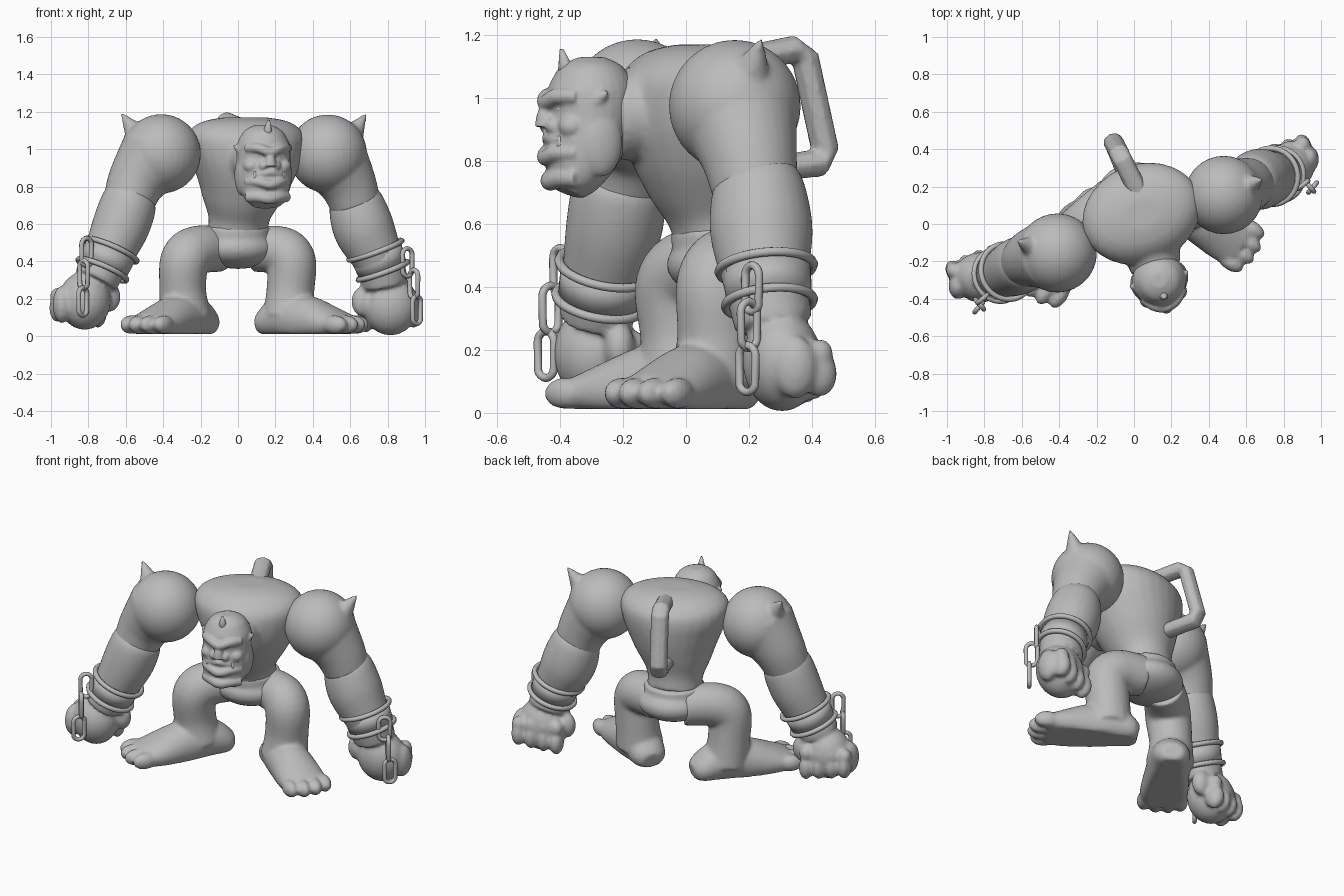
import bpy, bmesh, math
from mathutils import Vector as V, Matrix

if "Cube" in bpy.data.objects:
    bpy.data.objects.remove(bpy.data.objects["Cube"])

mat = bpy.data.materials.new("clay grey")
mat.diffuse_color = (0.5, 0.5, 0.5, 1)
mat.use_nodes = True
mat.node_tree.nodes["Principled BSDF"].inputs["Base Color"].default_value = mat.diffuse_color


def finish(name, bm, voxel=None, smooth=4, floor=None):
    if floor is not None:
        for v in bm.verts:
            v.co.z = max(v.co.z, floor)
    bmesh.ops.recalc_face_normals(bm, faces=bm.faces)
    me = bpy.data.meshes.new(name)
    bm.to_mesh(me)
    bm.free()
    me.materials.append(mat)
    ob = bpy.data.objects.new(name, me)
    bpy.context.collection.objects.link(ob)
    for p in me.polygons:
        p.use_smooth = True
    if voxel:                                   # fuse overlapping masses
        r = ob.modifiers.new("fuse", 'REMESH')
        r.mode, r.voxel_size, r.use_smooth_shade = 'VOXEL', voxel, True
        s = ob.modifiers.new("soften", 'SMOOTH')
        s.factor, s.iterations = 0.5, smooth
    return ob


def ball(bm, c, r, yaw=0.0):
    r = (r, r, r) if isinstance(r, (int, float)) else r
    m = Matrix.Translation(c) @ Matrix.Rotation(yaw, 4, 'Z') @ Matrix.Diagonal((*r, 1))
    bmesh.ops.create_uvsphere(bm, u_segments=32, v_segments=20, radius=1, matrix=m)


def cone(bm, a, b, r, tip=0.006):
    a, b = V(a), V(b)
    d = b - a
    m = Matrix.Translation((a + b) / 2) @ d.to_track_quat('Z', 'Y').to_matrix().to_4x4()
    bmesh.ops.create_cone(bm, cap_ends=True, segments=12, radius1=r, radius2=tip,
                          depth=d.length, matrix=m)


def tube(bm, pts, ref=(1, 0, 0), sides=28, steps=6, spline=True):
    """Loft ellipses along points (x, y, z, half width along ref[, other half width])."""
    P = [tuple(p) if len(p) == 5 else (*p, p[3]) for p in pts]
    S = []
    if spline:
        Q = [P[0]] + P + [P[-1]]
        for i in range(1, len(Q) - 2):
            for k in range(steps):
                t = k / steps
                S.append([0.5 * (2 * b + (c - a) * t + (2 * a - 5 * b + 4 * c - d) * t * t
                                 + (3 * b - a - 3 * c + d) * t ** 3)
                          for a, b, c, d in zip(*Q[i - 1:i + 3])])
        S.append(P[-1])
    else:
        S = P
    rings = []
    for i, s in enumerate(S):
        t = (V(S[min(i + 1, len(S) - 1)][:3]) - V(S[max(i - 1, 0)][:3])).normalized()
        u = V(ref)
        u = (u - t * u.dot(t)).normalized()
        w = t.cross(u)
        rings.append([bm.verts.new(V(s[:3]) + u * s[3] * math.cos(a) + w * s[4] * math.sin(a))
                      for a in (2 * math.pi * k / sides for k in range(sides))])
    for A, B in zip(rings, rings[1:]):
        for k in range(sides):
            bm.faces.new((A[k - 1], A[k], B[k], B[k - 1]))
    bm.faces.new(rings[0])
    bm.faces.new(rings[-1])


# torso, twisted so that the right shoulder sits back
bm = bmesh.new()
tube(bm, [(0, .115, .55, .165, .15), (.005, .10, .63, .165, .16), (.015, .08, .73, .21, .205),
          (.03, .065, .84, .26, .245), (.04, .055, .95, .305, .265), (.04, .055, 1.05, .325, .26),
          (.04, .055, 1.11, .3, .22), (.04, .055, 1.15, .23, .16), (.04, .055, 1.17, .12, .08)],
     ref=(.93, .37, 0), steps=4)
tube(bm, [(.07, -.05, .96, .17), (.12, -.24, .94, .135)])            # neck
finish("torso", bm, .014, 5)

# small studs on the back
bm = bmesh.new()
for c in ((-.2, .02, 1.115), (.23, .19, 1.12)):
    ball(bm, c, .02)
finish("back_studs", bm)

# carrying loop on the back
bm = bmesh.new()
tube(bm, [(.03, .16, 1.12, .055, .042), (-.062, .345, 1.155, .055, .045), (-.078, .378, 1.13, .055, .045),
          (-.112, .442, .835, .055, .045), (-.104, .428, .795, .055, .045), (-.01, .2, .765, .055, .042)],
     ref=(.93, .37, 0), sides=8, spline=False)
finish("back_handle", bm, .01, 1)

# pelvis
bm = bmesh.new()
ball(bm, (0, .135, .47), (.21, .195, .11), .35)
tube(bm, [(0, .12, .53, .18, .165), (0, .12, .585, .18, .165)], ref=(.93, .37, 0))
finish("pelvis", bm, .014, 4)

# legs and feet
LEGS = {
    "left": ([(-.09, .15, .465, .12), (-.22, .03, .46, .13), (-.285, -.03, .4, .132),
              (-.295, -.02, .24, .125), (-.28, -.01, .1, .14)], (-.205, .09), (-.485, -.325)),
    "right": ([(.08, .17, .465, .12), (.22, .13, .46, .13), (.285, .1, .4, .132),
               (.28, .1, .24, .128), (.27, .09, .1, .14)], (.185, .135), (.575, -.115)),
}
for side, (leg, heel, toe) in LEGS.items():
    bm = bmesh.new()
    tube(bm, leg)
    ball(bm, leg[1][:3], .122)
    h, t = V((*heel, 0)), V((*toe, 0))
    d = (t - h).normalized()
    w = V((-d.y, d.x, 0))
    L = (t - h).length
    tube(bm, [(*(h + d * L * f).xy, z, a, b) for f, z, a, b in
              ((-.17, .06, .06, .05), (-.08, .07, .1, .08), (.15, .1, .12, .12), (.45, .09, .13, .13),
               (.75, .07, .14, .1), (1, .06, .135, .06))], ref=w)
    for k, s in enumerate((-.108, -.038, .034, .105)):               # toes
        c = h + d * (L + (.0, .025, .025, .0)[k]) + w * s
        ball(bm, (c.x, c.y, .062), (.075, .042, .05), math.atan2(d.y, d.x))
    finish(side + "_leg", bm, .012, 4, floor=.012)

# arms, fists, shoulder spikes, cuffs and chains
ARMS = {
    "left": dict(
        ball=((-.41, -.155, .975), .212), spike=((-.53, -.13, 1.06), (-.625, -.09, 1.195)),
        upper=[(-.44, -.16, .97, .2), (-.54, -.18, .83, .158), (-.59, -.21, .7, .135)],
        fore=[(-.56, -.20, .77, .115), (-.58, -.21, .72, .148), (-.63, -.23, .58, .153),
              (-.71, -.27, .4, .127), (-.76, -.285, .3, .12)],
        fist=((-.82, -.285, .19), (.14, .135, .155)), out=(-.9, -.35),
        cuff=((-.68, -.255, .46), (-.725, -.275, .355)),
        links=((-.81, -.40, .45), (-.825, -.43, .33), (-.83, -.445, .185))),
    "right": dict(
        ball=((.48, .155, .975), .21), spike=((.6, .2, 1.06), (.685, .24, 1.19)),
        upper=[(.5, .165, .96, .195), (.585, .2, .82, .155), (.63, .22, .7, .135)],
        fore=[(.61, .22, .77, .115), (.63, .23, .71, .148), (.675, .24, .57, .163),
              (.755, .255, .4, .132), (.785, .28, .28, .125)],
        fist=((.815, .305, .165), (.15, .125, .16)), out=(.9, .3),
        cuff=((.735, .255, .46), (.775, .265, .35)),
        links=((.905, .21, .395), (.94, .2, .28), (.955, .195, .14))),
}
for side, A in ARMS.items():
    bm = bmesh.new()
    ball(bm, *A["ball"])
    tube(bm, A["upper"])
    cone(bm, *A["spike"], .075)
    finish(side + "_upper_arm", bm, .012, 5)

    bm = bmesh.new()
    tube(bm, A["fore"])
    c, r = A["fist"]
    c = V(c)
    ball(bm, c, r)
    o = V((*A["out"], 0)).normalized()
    w = V((-o.y, o.x, 0)) * (1 if side == "right" else -1)
    yaw = math.atan2(w.y, w.x)
    for k in range(4):                                               # curled fingers
        f = c + o * (-.11 + .077 * k) + w * .085
        ball(bm, (f.x, f.y, c.z - .07 + .01 * k), (.058, .043, .075), yaw)
        ball(bm, (f.x, f.y, c.z + .02), (.045, .042, .05), yaw)
    kn = c + o * .13
    ball(bm, (kn.x, kn.y, c.z - .02), (.05, .07, .1))                # outer knuckle
    th = c - o * .15 + w * .02
    ball(bm, (th.x, th.y, c.z + .02), (.06, .05, .08))               # thumb
    finish(side + "_forearm", bm, .012, 5, floor=.002)

    a, b = map(V, A["cuff"])
    rot = (b - a).to_track_quat('Z', 'Y')
    bm = bmesh.new()
    tube(bm, [(*a, .143), (*b, .134)], spline=False, sides=36)
    finish(side + "_cuff_band", bm)
    for i, (p, rad) in enumerate(((a, .15), (b, .14))):
        bpy.ops.mesh.primitive_torus_add(major_radius=rad, minor_radius=.015, major_segments=40,
                                         minor_segments=8, location=p, rotation=rot.to_euler())
        ob = bpy.context.object
        ob.name = f"{side}_cuff_ring_{i + 1}"
        ob.data.materials.append(mat)
        bpy.ops.object.shade_smooth()
    for i, p in enumerate(A["links"]):                               # stretched chain links
        bpy.ops.mesh.primitive_torus_add(major_radius=.034, minor_radius=.013, major_segments=20,
                                         minor_segments=8, location=p,
                                         rotation=(math.pi / 2, 0, math.radians((40, 130, 50)[i])))
        ob = bpy.context.object
        for v in ob.data.vertices:
            v.co.y += math.copysign(.04, v.co.y)
        ob.name = f"{side}_chain_link_{i + 1}"
        ob.data.materials.append(mat)
        bpy.ops.object.shade_smooth()

# head, turned slightly to its left
F, R, C = V((.25, -.97, 0)), V((.97, .25, 0)), V((.135, -.3, 0))


def H(s, f, z):
    return tuple(C + R * s + F * f + V((0, 0, z)))


bm = bmesh.new()
tube(bm, [(*H(0, f, z), a, b) for z, f, a, b in
          ((.7, .08, .08, .05), (.75, .06, .12, .09), (.84, .03, .14, .125), (.93, .005, .145, .135),
           (1.02, 0, .142, .14), (1.08, 0, .115, .115), (1.11, 0, .085, .085),
           (1.13, 0, .04, .04))], ref=R)
for z, zc, f, r in ((1.005, .985, .15, .026), (.865, .875, .14, .02), (.825, .81, .15, .026),
                    (.745, .735, .135, .03)):                        # brow, lips and chin
    tube(bm, [(*H(-.11, .075, z), r), (*H(-.06, f - .02, z), r), (*H(0, f, zc), r),
              (*H(.06, f - .02, z), r), (*H(.11, .075, z), r)], ref=(0, 0, 1), sides=12)
tube(bm, [(*H(0, .125, .99), .02), (*H(0, .15, .95), .027), (*H(0, .15, .91), .036)], sides=12)
for s in (-1, 1):
    ball(bm, H(s * .035, .135, .912), .026)                          # nostrils
    ball(bm, H(s * .085, .085, .91), (.045, .045, .04))              # cheeks
    ball(bm, H(s * .115, .0, .86), (.04, .07, .11), .25)             # jaw hinges
    cone(bm, H(s * .11, .02, .985), H(s * .162, -.01, 1.02), .04)    # ears
finish("head", bm, .007, 4)

bm = bmesh.new()
for s in (-1, 1):
    cone(bm, H(s * .075, .12, .83), H(s * .078, .125, .88), .016)
finish("fangs", bm)
bm = bmesh.new()
for s in (-1, 1):
    ball(bm, H(s * .055, .115, .965), .014)
finish("eyes", bm)
bm = bmesh.new()
cone(bm, H(0, .075, 1.05), H(.005, .1, 1.155), .038)
finish("forehead_horn", bm)
